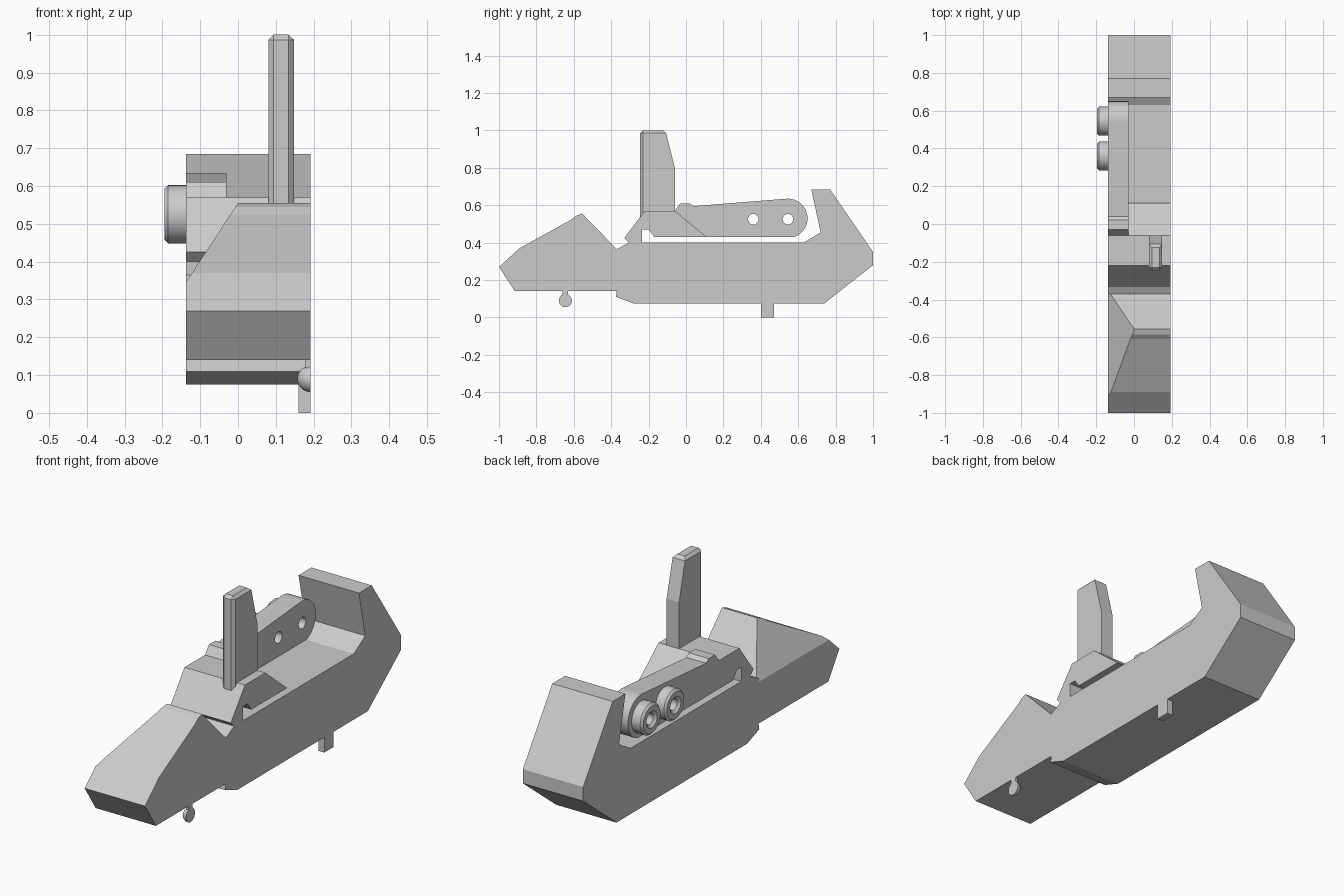
import bpy, bmesh
from math import cos, sin, pi, radians
from mathutils import Matrix, Vector

cube = bpy.data.objects.get("Cube")
if cube:
    bpy.data.objects.remove(cube, do_unlink=True)

grey = bpy.data.materials.new("plain grey")
grey.use_nodes = True
colour = (0.6, 0.6, 0.6, 1)
grey.diffuse_color = colour
grey.node_tree.nodes["Principled BSDF"].inputs["Base Color"].default_value = colour

LEFT, RIGHT = -0.138, 0.192


def finish(name, bm, smooth=False):
    bmesh.ops.recalc_face_normals(bm, faces=bm.faces)
    mesh = bpy.data.meshes.new(name)
    bm.to_mesh(mesh)
    bm.free()
    obj = bpy.data.objects.new(name, mesh)
    bpy.context.collection.objects.link(obj)
    mesh.materials.append(grey)
    if smooth:
        bpy.ops.object.select_all(action="DESELECT")
        obj.select_set(True)
        bpy.context.view_layer.objects.active = obj
        bpy.ops.object.shade_smooth_by_angle(angle=radians(30))
    return obj


def prism(points, x0, x1):
    """Side profile (y, z) extruded across x."""
    bm = bmesh.new()
    face = bm.faces.new([bm.verts.new((x0, y, z)) for y, z in points])
    new = bmesh.ops.extrude_face_region(bm, geom=[face])["geom"]
    verts = [v for v in new if isinstance(v, bmesh.types.BMVert)]
    bmesh.ops.translate(bm, verts=verts, vec=(x1 - x0, 0, 0))
    return bm


def ring(name, profile, y, z, steps=40):
    """Closed (radius, x) section turned about an axis along x."""
    bm = bmesh.new()
    loops = []
    for i in range(steps):
        a = 2 * pi * i / steps
        loops.append([bm.verts.new((x, y + r * cos(a), z + r * sin(a))) for r, x in profile])
    n = len(profile)
    for i in range(steps):
        a, b = loops[i], loops[(i + 1) % steps]
        for j in range(n):
            k = (j + 1) % n
            bm.faces.new((a[j], a[k], b[k], b[j]))
    return finish(name, bm, True)


# Main body with rear hook, narrow neck and upper block
finish("main_body", prism([
    (-0.37, 0.14), (-0.375, 0.11), (-0.28, 0.075), (0.74, 0.075), (1, 0.28), (1, 0.35),
    (0.77, 0.685), (0.67, 0.685), (0.72, 0.455), (0.63, 0.40), (-0.235, 0.40),
    (-0.235, 0.47), (-0.2, 0.47), (-0.17, 0.43), (0.11, 0.43), (-0.06, 0.57),
    (-0.22, 0.57), (-0.33, 0.425), (-0.305, 0.40), (-0.37, 0.365)], LEFT, RIGHT))

# Front nose, with one upper corner sliced away
nose = prism([(-1, 0.27), (-0.915, 0.14), (-0.37, 0.14), (-0.37, 0.365), (-0.555, 0.555),
              (-0.585, 0.545), (-0.61, 0.525), (-0.89, 0.37)], LEFT, RIGHT)
cut = bmesh.ops.bisect_plane(nose, geom=nose.verts[:] + nose.edges[:] + nose.faces[:],
                             plane_co=(0, -0.555, 0.555), plane_no=(-1.52, 0, 1),
                             clear_outer=True)
edges = [e for e in nose.edges if e.is_boundary]
bmesh.ops.holes_fill(nose, edges=edges, sides=0)
finish("nose", nose)

# Side lever with rounded end and two through holes
arc = [(0.545 + 0.105 * cos(a), 0.53 + 0.105 * sin(a))
       for a in [radians(-72 + 166 * i / 24) for i in range(25)]]
lever = finish("lever", prism([(-0.17, 0.43)] + arc + [
    (0.04, 0.595), (0.02, 0.61), (-0.03, 0.61), (-0.06, 0.57), (-0.1, 0.56)],
    LEFT, -0.03), True)
HOLES = (0.36, 0.545)
for y in HOLES:
    bm = bmesh.new()
    bmesh.ops.create_cone(bm, cap_ends=True, segments=40, radius1=0.028, radius2=0.028, depth=0.6,
                          matrix=Matrix.Translation((0, y, 0.525)) @ Matrix.Rotation(pi / 2, 4, "Y"))
    cutter = finish("hole_cutter", bm)
    cutter.hide_render = True
    mod = lever.modifiers.new("hole", "BOOLEAN")
    mod.operation, mod.solver, mod.object = "DIFFERENCE", "EXACT", cutter
    bpy.ops.object.select_all(action="DESELECT")
    lever.select_set(True)
    bpy.context.view_layer.objects.active = lever
    bpy.ops.object.modifier_apply(modifier=mod.name)
    bpy.data.objects.remove(cutter, do_unlink=True)

# Raised bosses around the holes
for i, y in enumerate(HOLES):
    ring(f"boss_{i + 1}", [(0.028, -0.13), (0.077, -0.13), (0.077, -0.185), (0.067, -0.195),
                           (0.042, -0.195), (0.028, -0.183)], y, 0.525)

# Upright post, chamfered along its front, top and rear edges
post = prism([(-0.245, 0.5), (-0.245, 1), (-0.11, 1), (-0.06, 0.80), (-0.06, 0.5)], 0.08, 0.148)
edges = [e for e in post.edges if min(v.co.z for v in e.verts) > 0.9
         or (max(v.co.z for v in e.verts) > 0.9 and max(v.co.y for v in e.verts) < -0.2)]
bmesh.ops.bevel(post, geom=edges, offset=0.014, segments=1, affect="EDGES")
finish("upright_post", post)

# Small tab and half-ball catch below the body
finish("lower_tab", prism([(0.40, 0), (0.47, 0), (0.47, 0.09), (0.40, 0.09)], 0.16, RIGHT))
finish("catch_neck", prism([(-0.66, 0.1), (-0.63, 0.1), (-0.63, 0.15), (-0.66, 0.15)], 0.177, RIGHT))
ball = bmesh.new()
bmesh.ops.create_uvsphere(ball, u_segments=32, v_segments=16, radius=0.035,
                          matrix=Matrix.Translation((RIGHT, -0.645, 0.09)))
bmesh.ops.bisect_plane(ball, geom=ball.verts[:] + ball.edges[:] + ball.faces[:],
                       plane_co=(RIGHT, 0, 0), plane_no=(1, 0, 0), clear_outer=True)
bmesh.ops.holes_fill(ball, edges=[e for e in ball.edges if e.is_boundary], sides=0)
finish("catch_ball", ball, True)
